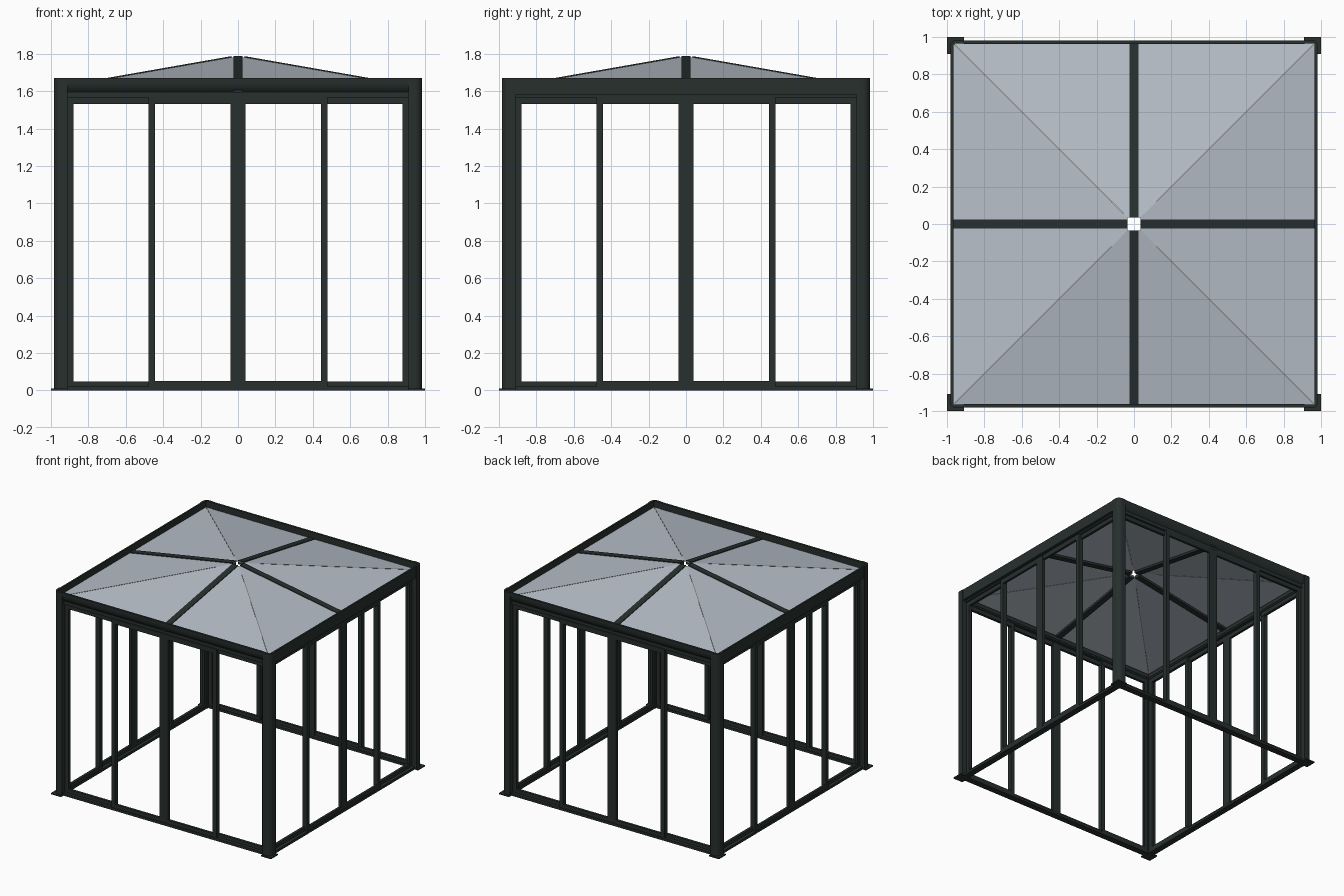
import bpy, bmesh
from math import radians, pi, sin, cos
from mathutils import Vector, Matrix

if "Cube" in bpy.data.objects:
    bpy.data.objects.remove(bpy.data.objects["Cube"])


def material(name, color):
    m = bpy.data.materials.new(name)
    m.use_nodes = True
    m.diffuse_color = (*color, 1)
    m.node_tree.nodes["Principled BSDF"].inputs["Base Color"].default_value = (*color, 1)
    return m


FRAME = material("dark green grey metal", (0.020, 0.029, 0.027))
PANEL = material("pale roof panel", (0.47, 0.52, 0.58))
SEAM = material("grey seam", (0.22, 0.23, 0.25))


def prism(name, points, along, turn=0, mat=FRAME, smooth=False):
    """Extrude a closed 3D outline along a vector, then turn it about z."""
    bm = bmesh.new()
    face = bm.faces.new([bm.verts.new(p) for p in points])
    new = bmesh.ops.extrude_face_region(bm, geom=[face])["geom"]
    bmesh.ops.translate(bm, vec=Vector(along),
                        verts=[v for v in new if isinstance(v, bmesh.types.BMVert)])
    bmesh.ops.recalc_face_normals(bm, faces=bm.faces)
    bmesh.ops.transform(bm, matrix=Matrix.Rotation(radians(turn), 4, "Z"), verts=bm.verts)
    mesh = bpy.data.meshes.new(name)
    bm.to_mesh(mesh)
    bm.free()
    ob = bpy.data.objects.new(name, mesh)
    bpy.context.collection.objects.link(ob)
    mesh.materials.append(mat)
    if smooth:
        bpy.ops.object.select_all(action="DESELECT")
        bpy.context.view_layer.objects.active = ob
        ob.select_set(True)
        bpy.ops.object.shade_smooth_by_angle(angle=radians(35))
    return ob


def bar(name, x0, x1, r0, r1, z0, z1, turn=0):
    """Box on the front wall; r is the distance out from the centre."""
    return prism(name, [(x0, -r0, z0), (x0, -r1, z0), (x0, -r1, z1), (x0, -r0, z1)],
                 (x1 - x0, 0, 0), turn)


def roof_z(r):
    return 1.787 - 0.175 * r


HOLE, EAVE, TOP = 0.036, 0.966, 1.67
IN, OUT = 0.912, 0.985

for i, side in enumerate(("front", "left", "back", "right")):
    turn = 90 * i

    # corner post: rounded angle profile full height, solid core below the roof
    rad = 0.04
    arc = [(OUT - rad + rad * cos(a), -(OUT - rad) - rad * sin(a))
           for a in [k * pi / 12 for k in range(7)]]
    outline = [(OUT, -IN)] + arc + [(IN, -OUT), (IN, -EAVE), (EAVE, -EAVE), (EAVE, -IN)]
    prism(side + "_corner_post", [(x, y, 0) for x, y in outline], (0, 0, TOP), turn, smooth=True)
    bar(side + "_post_core", IN, EAVE, IN, EAVE, 0, 1.60, turn)
    bar(side + "_base_plate", 0.91, 1, 0.91, 1, 0, 0.01, turn)

    # eaves beam: curved gutter at front and back, flat board at the sides
    if i % 2 == 0:
        prof = [(0.962, TOP), (0.98, TOP), (0.98, 1.645), (0.976, 1.625),
                (0.967, 1.607), (0.955, 1.595), (0.955, 1.578), (IN, 1.578),
                (IN, 1.61), (0.962, 1.61)]
    else:
        prof = [(0.966, TOP), (0.98, TOP), (0.98, 1.578), (IN, 1.578), (IN, 1.61), (0.966, 1.61)]
    prism(side + "_eaves_beam", [(-IN, -r, z) for r, z in prof], (2 * IN, 0, 0), turn, smooth=True)

    # sliding door tracks
    bar(side + "_top_track", -IN, IN, 0.915, 0.955, 1.565, 1.58, turn)
    bar(side + "_bottom_track", -IN, IN, 0.915, 0.968, 0, 0.02, turn)

    # door rails: middle doors on the outer track, end doors on the inner one
    bar(side + "_middle_top_rail", -0.475, 0.475, 0.942, 0.962, 1.53, 1.57, turn)
    bar(side + "_middle_bottom_rail", -0.475, 0.475, 0.942, 0.962, 0.015, 0.05, turn)
    for s, hand in ((-1, "a"), (1, "b")):
        x0, x1 = sorted((s * 0.45, s * IN))
        bar(f"{side}_end_top_rail_{hand}", x0, x1, 0.92, 0.942, 1.53, 1.565, turn)
        bar(f"{side}_end_bottom_rail_{hand}", x0, x1, 0.92, 0.942, 0.015, 0.048, turn)
        # stiles
        x0, x1 = sorted((s * 0.88, s * IN))
        bar(f"{side}_end_stile_{hand}", x0, x1, 0.92, 0.942, 0.015, 1.57, turn)
        x0, x1 = sorted((s * 0.444, s * 0.478))
        bar(f"{side}_mullion_{hand}", x0, x1, 0.922, 0.962, 0.015, 1.57, turn)
        x0, x1 = sorted((0, s * 0.039))
        bar(f"{side}_meeting_stile_{hand}", x0, x1, 0.94, 0.963, 0.015, 1.57, turn)

    # roof panel
    quad = [(s * r, -r, roof_z(r) - 0.006)
            for s, r in ((-1, HOLE), (1, HOLE), (1, EAVE), (-1, EAVE))]
    prism(side + "_roof_panel", quad, (0, 0, 0.006), turn, PANEL)

    # roof rib down the middle of the panel
    rib = [(HOLE, 0.006), (EAVE, 0.006), (EAVE, -0.025), (HOLE, -0.025)]
    prism(side + "_roof_rib", [(-0.025, -r, roof_z(r) + d) for r, d in rib],
          (0.05, 0, 0), turn)

    # thin seam along the hip
    w = 0.002
    seam = [(r + s * w, -r + s * w, roof_z(r) - 0.008)
            for r, s in ((0.12, -1), (0.12, 1), (0.96, 1), (0.96, -1))]
    prism(side + "_hip_seam", seam, (0, 0, 0.0095), turn, SEAM)
